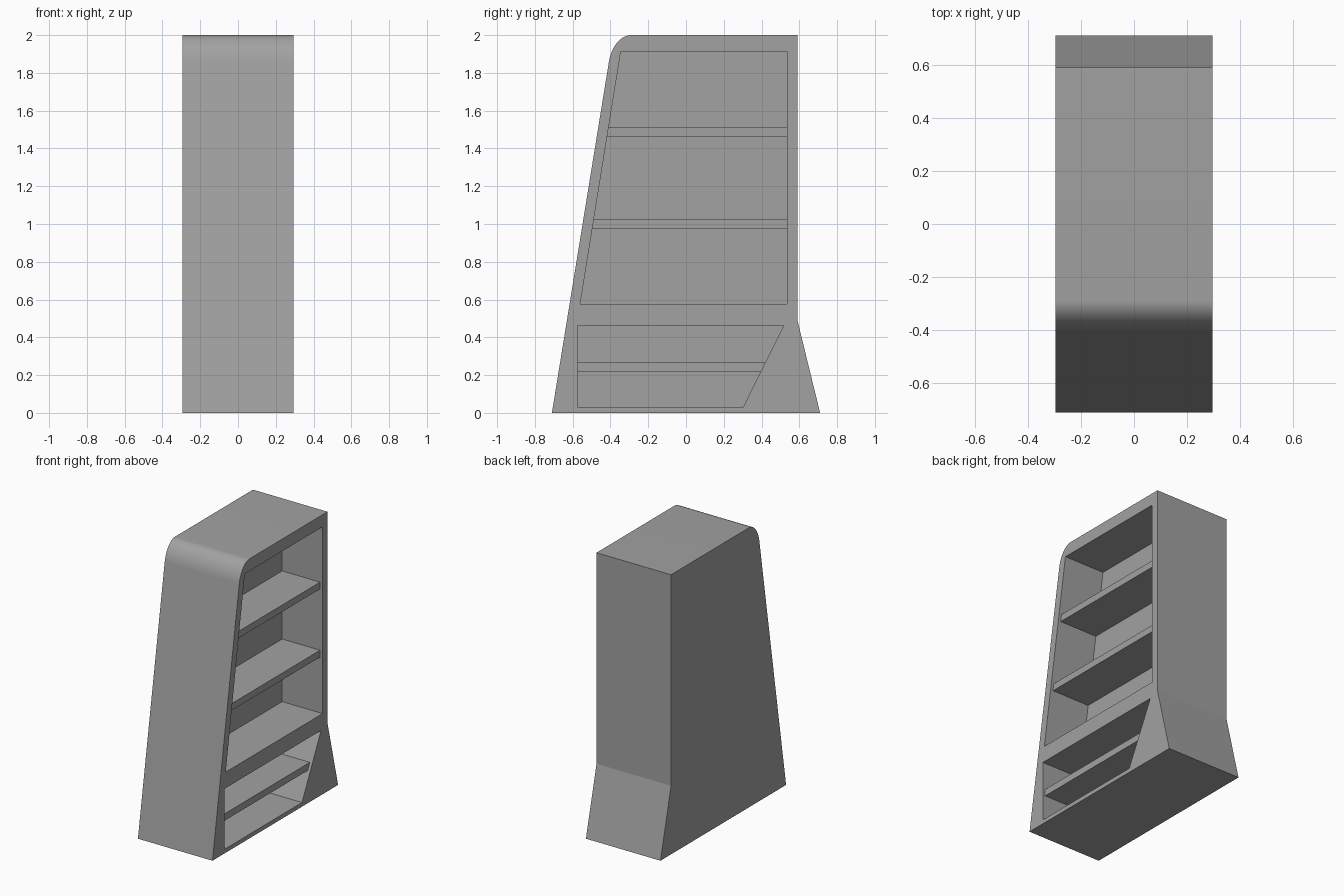
import bpy, bmesh, math
from mathutils import Vector, geometry

if "Cube" in bpy.data.objects:
    bpy.data.objects.remove(bpy.data.objects["Cube"])

HALF = 0.295           # half width of the display
BACK = -0.025          # x of the recess back panel

grey = bpy.data.materials.new("dark_grey")
grey.diffuse_color = (0.36, 0.36, 0.36, 1)
grey.use_nodes = True
grey.node_tree.nodes["Principled BSDF"].inputs["Base Color"].default_value = grey.diffuse_color


def prism(name, profile, x0, x1):
    """Extrude a (y, z) outline along x."""
    bm = bmesh.new()
    face = bm.faces.new([bm.verts.new((x0, y, z)) for y, z in profile])
    new = bmesh.ops.extrude_face_region(bm, geom=[face])["geom"]
    verts = [v for v in new if isinstance(v, bmesh.types.BMVert)]
    bmesh.ops.translate(bm, verts=verts, vec=(x1 - x0, 0, 0))
    bmesh.ops.recalc_face_normals(bm, faces=bm.faces)
    mesh = bpy.data.meshes.new(name)
    bm.to_mesh(mesh)
    bm.free()
    mesh.materials.append(grey)
    obj = bpy.data.objects.new(name, mesh)
    bpy.context.collection.objects.link(obj)
    return obj


def span(recess, z):
    """Front and back y of a recess outline at height z."""
    (fy0, z0), (by0, _), (by1, z1), (fy1, _) = recess
    t = (z - z0) / (z1 - z0)
    return fy0 + (fy1 - fy0) * t, by0 + (by1 - by0) * t


# cabinet body: sloped front, rounded top front edge, flared foot at the back
top, corner, front = Vector((-0.29, 2)), Vector((-0.385, 2)), Vector((-0.408, 1.86))
arc = [(p.x, p.y) for p in geometry.interpolate_bezier(
    top.to_3d(), top.lerp(corner, 0.58).to_3d(),
    front.lerp(corner, 0.58).to_3d(), front.to_3d(), 17)]
outline = [(-0.71, 0), (0.71, 0), (0.59, 0.49), (0.59, 2.0)] + arc
body = prism("cabinet_body", outline, -HALF, HALF)

# recesses opening on the right side: (front, back) bottom then (back, front) top
upper = [(-0.56, 0.577), (0.535, 0.577), (0.535, 1.913), (-0.345, 1.913)]
lower = [(-0.575, 0.03), (0.302, 0.03), (0.517, 0.463), (-0.575, 0.463)]
for name, recess in (("upper", upper), ("lower", lower)):
    cutter = prism(name + "_recess_cutter", recess, BACK, HALF + 0.1)
    cutter.hide_render = True
    mod = body.modifiers.new(name + "_recess", "BOOLEAN")
    mod.operation = "DIFFERENCE"
    mod.solver = "EXACT"
    mod.object = cutter
    bpy.context.view_layer.objects.active = body
    bpy.ops.object.modifier_apply(modifier=mod.name)
    bpy.data.objects.remove(cutter)

# shelves, set back slightly from the opening
for name, recess, z0, z1 in (("top_shelf", upper, 1.463, 1.512),
                             ("middle_shelf", upper, 0.976, 1.025),
                             ("bottom_shelf", lower, 0.218, 0.267)):
    (f0, b0), (f1, b1) = span(recess, z0), span(recess, z1)
    prism(name, [(f0, z0), (b0, z0), (b1, z1), (f1, z1)], BACK, HALF - 0.02)

# smooth only the rounded edge
bpy.ops.object.select_all(action="DESELECT")
body.select_set(True)
bpy.context.view_layer.objects.active = body
bpy.ops.object.shade_smooth_by_angle(angle=math.radians(12))
